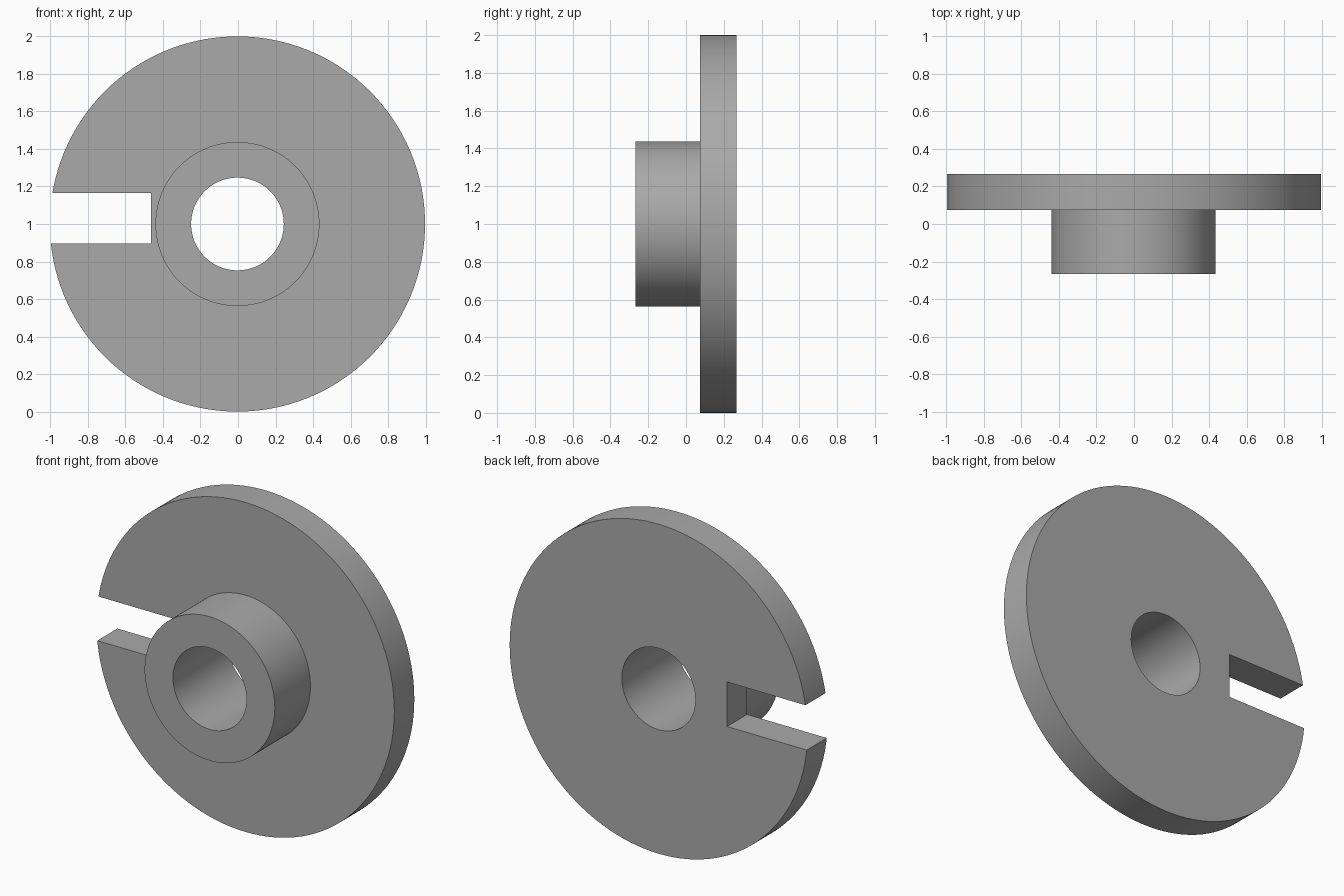
import bpy, bmesh
from math import tau, radians
from mathutils import Matrix, Vector

default = bpy.data.objects.get("Cube")
if default:
    bpy.data.objects.remove(default, do_unlink=True)

AXIS = Vector((-0.003, 0, 1))          # centre of the disc
BACK, STEP, FRONT = 0.267, 0.075, -0.267
DISC_R, HUB_R, BORE_R = 1.0, 0.437, 0.247
SEGMENTS = 128

grey = bpy.data.materials.new("plain grey")
grey.use_nodes = True
colour = (0.4, 0.4, 0.4, 1)
grey.diffuse_color = colour
grey.node_tree.nodes["Principled BSDF"].inputs["Base Color"].default_value = colour


def make_object(name, bm):
    bmesh.ops.recalc_face_normals(bm, faces=bm.faces)
    mesh = bpy.data.meshes.new(name)
    bm.to_mesh(mesh)
    bm.free()
    mesh.materials.append(grey)
    obj = bpy.data.objects.new(name, mesh)
    bpy.context.collection.objects.link(obj)
    return obj


# Flanged hub: one closed profile of (radius, depth) turned about the y axis
profile = [(BORE_R, FRONT), (HUB_R, FRONT), (HUB_R, STEP),
           (DISC_R, STEP), (DISC_R, BACK), (BORE_R, BACK)]
bm = bmesh.new()
verts = [bm.verts.new(AXIS + Vector((r, y, 0))) for r, y in profile]
edges = [bm.edges.new((v, verts[i - 1])) for i, v in enumerate(verts)]
bmesh.ops.spin(bm, geom=verts + edges, cent=AXIS, axis=(0, 1, 0),
               angle=tau, steps=SEGMENTS, use_merge=True)
bmesh.ops.remove_doubles(bm, verts=bm.verts, dist=0.0001)
flange = make_object("flanged_hub", bm)

# Slot cutter: radial notch from the rim towards the hub
x0, x1, z0, z1 = -1.2, -0.463, 0.895, 1.165
bm = bmesh.new()
bmesh.ops.create_cube(bm, size=1, matrix=Matrix.Translation(
    ((x0 + x1) / 2, (STEP + BACK) / 2, (z0 + z1) / 2))
    @ Matrix.Diagonal((x1 - x0, 0.4, z1 - z0, 1)))
cutter = make_object("slot_cutter", bm)
cutter.hide_render = True
cutter.hide_set(True)

cut = flange.modifiers.new("slot", 'BOOLEAN')
cut.operation = 'DIFFERENCE'
cut.solver = 'EXACT'
cut.object = cutter

# Apply the cut, then smooth the round walls while keeping the rims sharp
bpy.ops.object.select_all(action='DESELECT')
bpy.context.view_layer.objects.active = flange
flange.select_set(True)
bpy.ops.object.modifier_apply(modifier=cut.name)
bpy.data.objects.remove(cutter, do_unlink=True)
bpy.ops.object.shade_smooth_by_angle(angle=radians(30))
